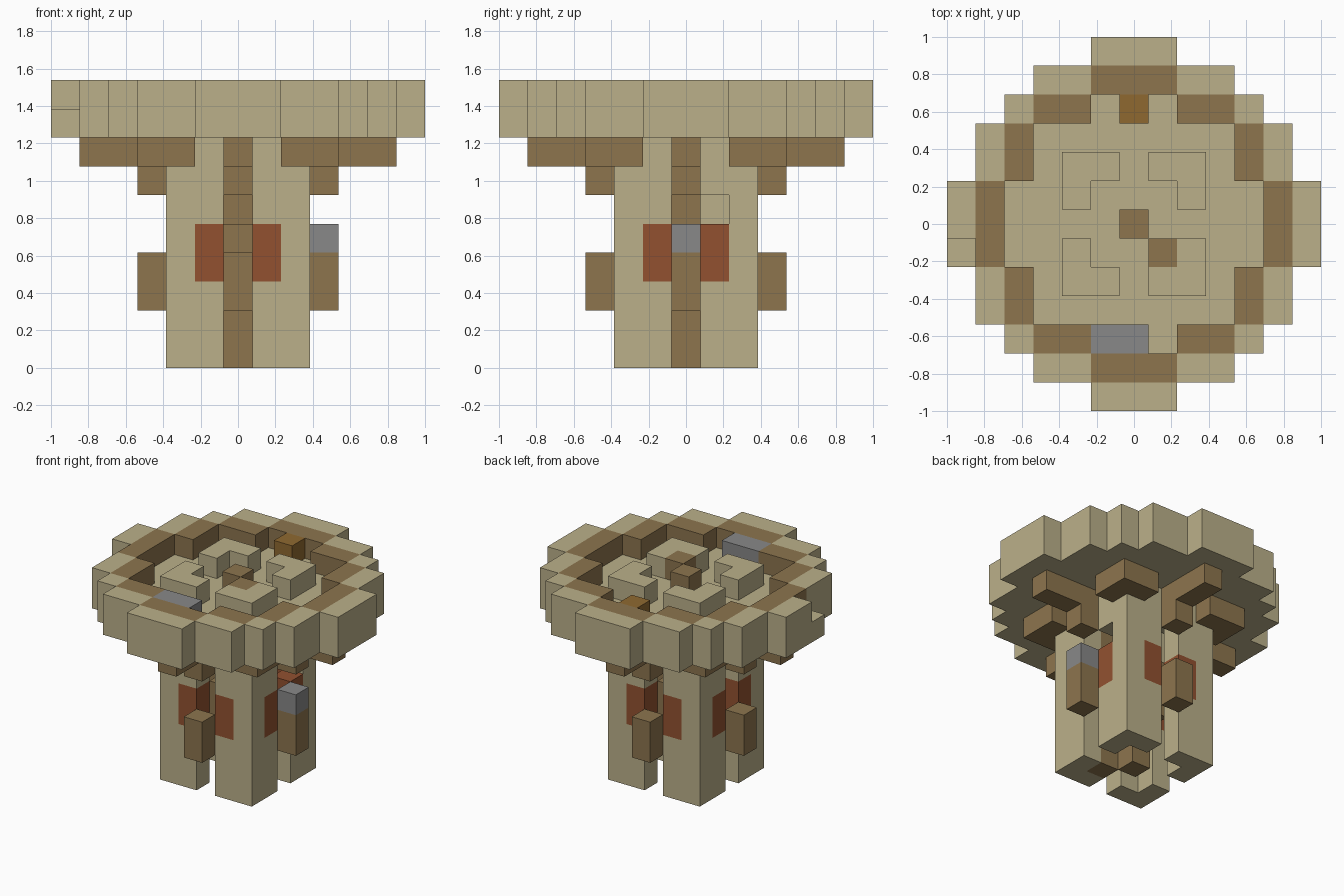
import bpy
import bmesh
from mathutils import Vector

cube = bpy.data.objects.get("Cube")
if cube:
    bpy.data.objects.remove(cube)

UNIT = 2 / 13  # size of one block


def material(name, rgb):
    mat = bpy.data.materials.new(name)
    mat.use_nodes = True
    mat.diffuse_color = (*rgb, 1)
    shader = mat.node_tree.nodes["Principled BSDF"]
    shader.inputs["Base Color"].default_value = (*rgb, 1)
    shader.inputs["Roughness"].default_value = 0.9
    return mat


SAND = material("sandstone", (0.497, 0.434, 0.254))
BROWN = material("brown wood", (0.266, 0.178, 0.076))
OCHRE = material("ochre", (0.275, 0.141, 0.03))
RUST = material("rust red", (0.287, 0.083, 0.03))
GREY = material("grey stone", (0.246, 0.246, 0.246))

blocks = {}  # block cell -> part name
colours = {}  # part name -> material


def fill(part, mat, columns, low, high):
    """Stack blocks on each (x, y) column from level low to level high."""
    colours[part] = mat
    for x, y in columns:
        for z in range(low, high + 1):
            blocks[x, y, z] = part


def disc(half_widths):
    """Stepped round outline, given the half width of each row from the middle."""
    return {(x, y) for y in range(1 - len(half_widths), len(half_widths))
            for x in range(-half_widths[abs(y)], half_widths[abs(y)] + 1)}


def four_way(cells):
    """Repeat cells by quarter turns about the middle."""
    out = set()
    for x, y in cells:
        out |= {(x, y), (-y, x), (-x, -y), (y, -x)}
    return out


# Cap: a round floor with a raised rim and a brown inner ring
outline = disc([6, 6, 5, 5, 4, 3, 1])
basin = disc([4, 4, 3, 3, 1])
ring = four_way([(5, -1), (5, 0), (5, 1), (4, 2), (4, 3), (3, 4), (2, 4)])
fill("cap_floor", SAND, outline, 8, 8)
fill("cap_rim", SAND, outline - basin - ring, 9, 9)
fill("cap_ring", BROWN, ring, 9, 9)
del blocks[-6, -1, 9]  # chipped rim corner
fill("ochre_block", OCHRE, [(0, 4)], 9, 9)
fill("grey_slab", GREY, [(-1, -4), (0, -4)], 9, 9)

# Brackets under the cap
fill("corner_brackets", BROWN,
     four_way([(x, y) for x in (2, 3) for y in (2, 3)]), 7, 7)
fill("side_brackets", BROWN, four_way([(3, 0), (4, 0), (5, 0)]), 7, 7)
fill("bracket_feet", BROWN, four_way([(3, 0)]), 6, 6)

# Trunk: four angled legs that run up through the cap
fill("trunk_legs", SAND, four_way([(2, 2), (2, 1), (1, 2)]), 0, 9)
for cell in four_way([(2, 2)]):
    blocks[(*cell, 7)] = "corner_brackets"
fill("rust_windows", RUST, four_way([(2, 1), (1, 2)]), 3, 4)
del blocks[2, 1, 5]  # hole in one leg

# Core posts and cross ties inside the trunk
fill("core_posts", BROWN, [(0, 0), (1, -1)], 0, 9)
fill("cross_ties", BROWN, four_way([(1, 0)]), 3, 4)

# Blocks on the trunk sides, one with a grey top
fill("side_blocks", BROWN, four_way([(3, 0)]), 2, 3)
fill("grey_block", GREY, [(3, 0)], 4, 4)


def skin(part):
    """Build the open faces of one part, merged into large flat faces."""
    bm = bmesh.new()
    for cell in [c for c, owner in blocks.items() if owner == part]:
        centre = Vector(cell) + Vector((0, 0, 0.5))
        for axis in range(3):
            for sign in (-1, 1):
                normal = Vector((0, 0, 0))
                normal[axis] = sign
                near = tuple(int(c + n) for c, n in zip(cell, normal))
                if near in blocks:
                    continue
                u = Vector((0, 0, 0))
                u[(axis + 1) % 3] = 0.5
                v = normal.cross(u)
                mid = centre + normal / 2
                corners = (mid - u - v, mid + u - v, mid + u + v, mid - u + v)
                bm.faces.new([bm.verts.new(p * UNIT) for p in corners])
    bmesh.ops.remove_doubles(bm, verts=bm.verts, dist=0.001)
    bmesh.ops.dissolve_limit(bm, angle_limit=0.01, verts=bm.verts, edges=bm.edges)
    bmesh.ops.triangulate(bm, faces=[f for f in bm.faces if len(f.verts) > 4])
    mesh = bpy.data.meshes.new(part)
    bm.to_mesh(mesh)
    bm.free()
    mesh.materials.append(colours[part])
    bpy.context.collection.objects.link(bpy.data.objects.new(part, mesh))


for name in colours:
    skin(name)
